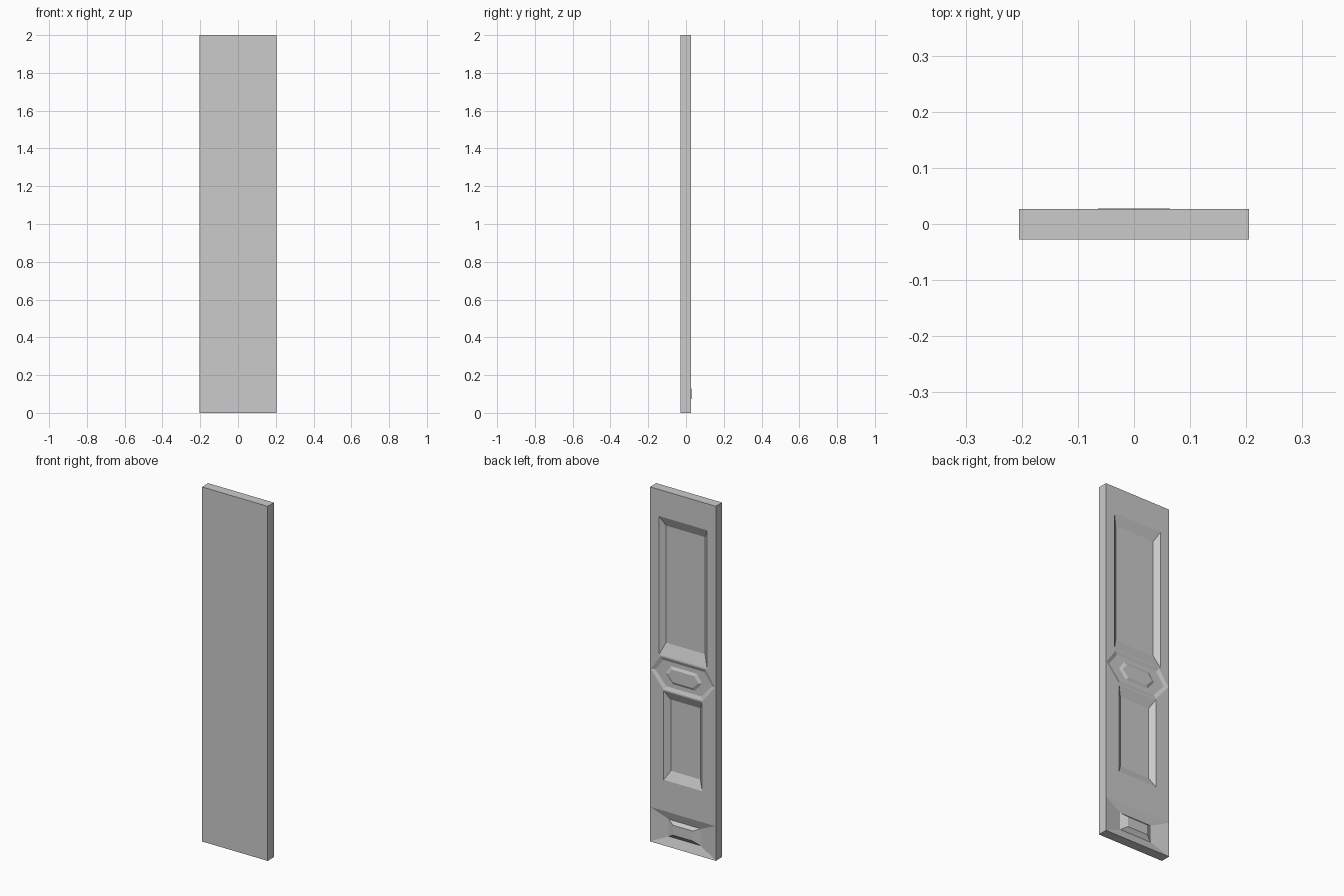
import bpy, bmesh

if "Cube" in bpy.data.objects:
    bpy.data.objects.remove(bpy.data.objects["Cube"])

BACK, FRONT = 0.027, -0.028


def rect(x, z0, z1):
    return [(-x, z0), (x, z0), (x, z1), (-x, z1)]


def hexagon(tip, x_low, x_high, z0, zm, z1):
    return [(-x_low, z0), (x_low, z0), (tip, zm), (x_high, z1), (-x_high, z1), (-tip, zm)]


def loft(name, outer, y0, inner, y1):
    """Closed solid between two matching outlines."""
    bm = bmesh.new()
    a = [bm.verts.new((x, y0, z)) for x, z in outer]
    b = [bm.verts.new((x, y1, z)) for x, z in inner]
    n = len(a)
    bm.faces.new(a)
    bm.faces.new(b[::-1])
    for i in range(n):
        j = (i + 1) % n
        bm.faces.new((a[i], b[i], b[j], a[j]))
    bmesh.ops.recalc_face_normals(bm, faces=bm.faces)
    mesh = bpy.data.meshes.new(name)
    bm.to_mesh(mesh)
    bm.free()
    ob = bpy.data.objects.new(name, mesh)
    bpy.context.collection.objects.link(ob)
    return ob


def carve(target, name, outer, inner, depth, extra=0.003):
    """Sloped recess; the cutter continues its slope just past the surface."""
    k = extra / depth
    wide = [(x + (x - p) * k, z + (z - q) * k) for (x, z), (p, q) in zip(outer, inner)]
    cutter = loft(name + "_cutter", wide, BACK + extra, inner, BACK - depth)
    mod = target.modifiers.new(name, 'BOOLEAN')
    mod.operation = 'DIFFERENCE'
    mod.solver = 'EXACT'
    mod.object = cutter
    bpy.context.view_layer.objects.active = target
    bpy.ops.object.modifier_apply(modifier=name)
    bpy.data.objects.remove(cutter)


# door slab
slab = loft("door_slab", rect(0.205, 0, 2), FRONT, rect(0.205, 0, 2), BACK)

# tall upper and lower recessed panels
carve(slab, "upper_panel", rect(0.15, 1.068, 1.85), rect(0.122, 1.135, 1.795), 0.023)
carve(slab, "lower_panel", rect(0.12, 0.37, 0.872), rect(0.092, 0.42, 0.822), 0.023)

# shallow hexagonal recess with raised centre
carve(slab, "hexagon_recess", hexagon(0.201, 0.122, 0.142, 0.88, 0.975, 1.06),
      hexagon(0.178, 0.11, 0.128, 0.898, 0.975, 1.042), 0.008)
loft("hexagon_boss", hexagon(0.115, 0.07, 0.082, 0.92, 0.972, 1.02), BACK - 0.0085,
     hexagon(0.095, 0.06, 0.068, 0.935, 0.972, 1.005), BACK - 0.0005)

# kick area: wide sloped recess around a raised block
carve(slab, "kick_recess", rect(0.2045, 0.001, 0.195), rect(0.1, 0.05, 0.147), 0.016)
loft("kick_block", rect(0.1, 0.05, 0.147), BACK - 0.0165, rect(0.062, 0.074, 0.13), BACK + 0.001)
